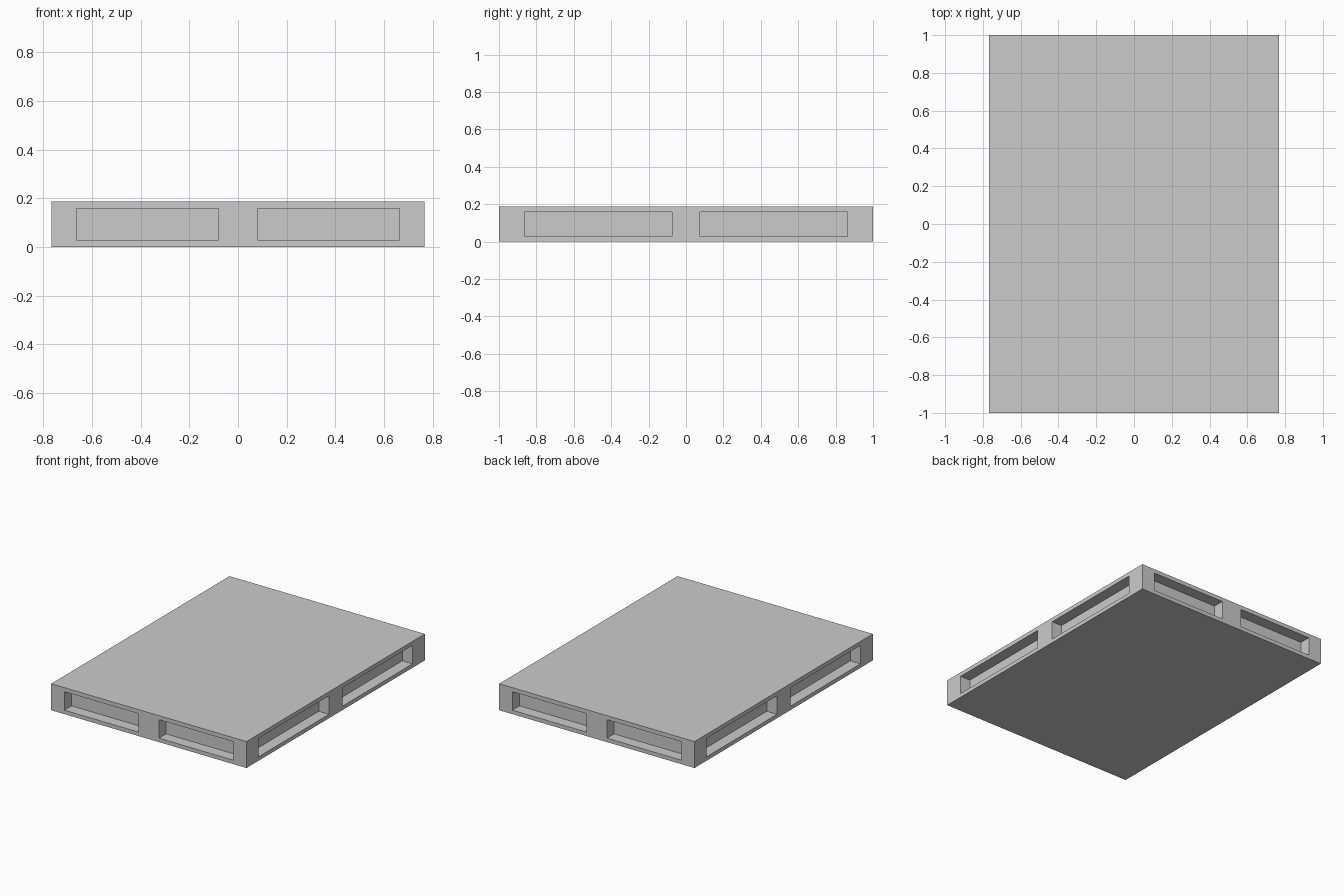
import bpy, bmesh
from mathutils import Matrix, Vector

if "Cube" in bpy.data.objects:
    bpy.data.objects.remove(bpy.data.objects["Cube"])

HX, HY, H = 0.767, 1.0, 0.188      # half width, half length, height
Z0, Z1 = 0.028, 0.159              # pocket bottom and top
DEPTH = 0.08                       # pocket depth


def add_box(bm, lo, hi):
    lo, hi = Vector(lo), Vector(hi)
    bmesh.ops.create_cube(bm, size=1, matrix=Matrix.Translation((lo + hi) / 2)
                          @ Matrix.Diagonal((*(hi - lo), 1)))


def make_object(name, bm):
    mesh = bpy.data.meshes.new(name)
    bm.to_mesh(mesh)
    bm.free()
    obj = bpy.data.objects.new(name, mesh)
    bpy.context.collection.objects.link(obj)
    return obj


def span(a, b, s):
    return sorted((a * s, b * s))


# Solid pallet body
bm = bmesh.new()
add_box(bm, (-HX, -HY, 0), (HX, HY, H))
pallet = make_object("pallet_body", bm)

# Two blind fork pockets on each of the four sides
bm = bmesh.new()
for side in (-1, 1):
    for half in (-1, 1):
        x0, x1 = span(0.08, 0.664, half)
        y0, y1 = span(HY - DEPTH, HY + 0.1, side)
        add_box(bm, (x0, y0, Z0), (x1, y1, Z1))
        x0, x1 = span(HX - DEPTH, HX + 0.1, side)
        y0, y1 = span(0.075, 0.863, half)
        add_box(bm, (x0, y0, Z0), (x1, y1, Z1))
cutter = make_object("pocket_cutter", bm)
cutter.hide_render = True

# Cut the pockets and discard the cutter
cut = pallet.modifiers.new("fork_pockets", 'BOOLEAN')
cut.operation = 'DIFFERENCE'
cut.solver = 'EXACT'
cut.object = cutter
bpy.context.view_layer.objects.active = pallet
pallet.select_set(True)
bpy.ops.object.modifier_apply(modifier=cut.name)
bpy.data.objects.remove(cutter)
